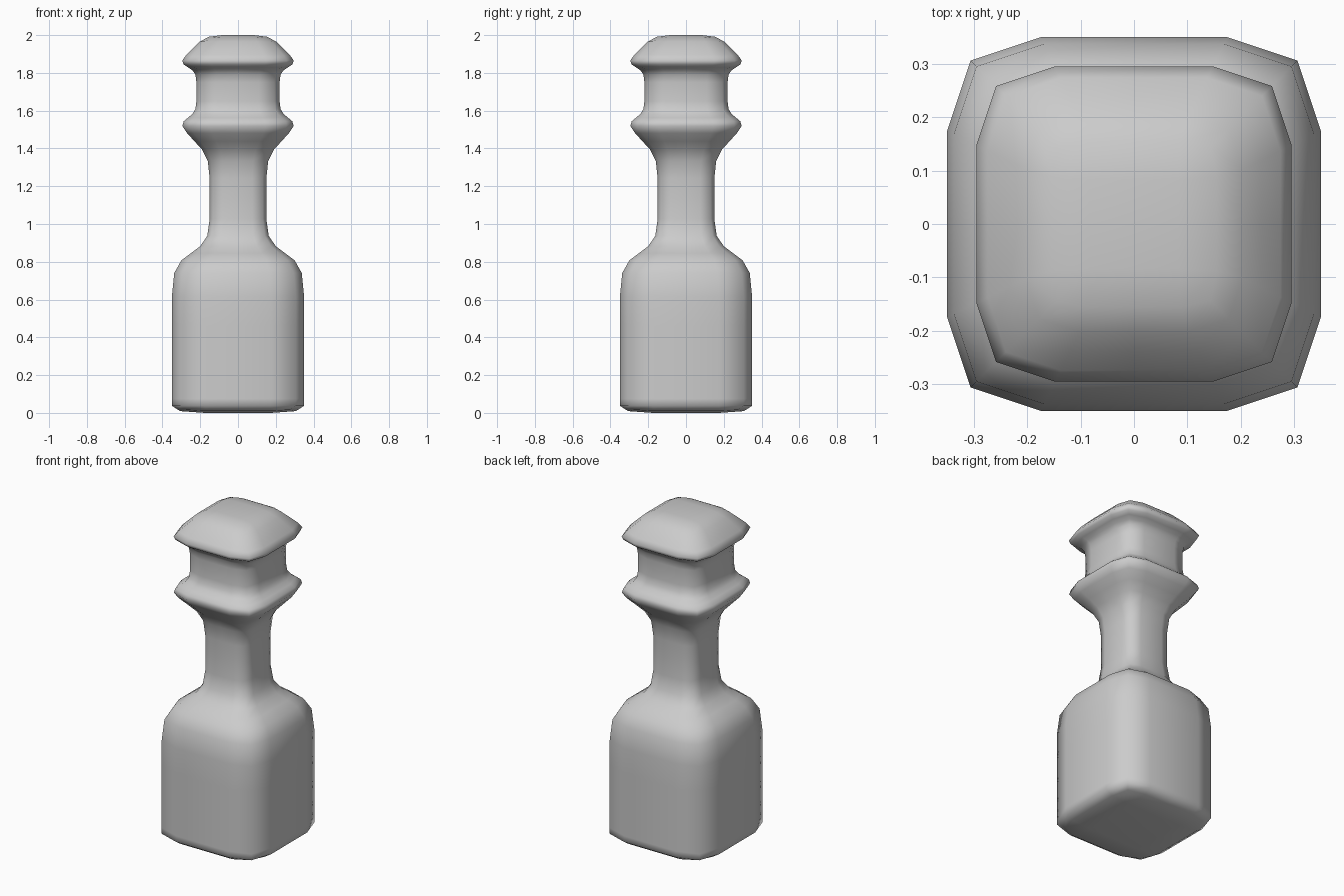
import bpy, bmesh

if "Cube" in bpy.data.objects:
    bpy.data.objects.remove(bpy.data.objects["Cube"])

# Square-section control profile: (half width, height) from foot to crown
PROFILE = [(0.35, 0.0), (0.35, 0.15), (0.35, 0.77),      # body
           (0.15, 0.92), (0.15, 1.35),                   # neck
           (0.31, 1.525), (0.22, 1.60),                  # collar
           (0.22, 1.80), (0.31, 1.86), (0.167, 2.0)]     # cap

bm = bmesh.new()
rings = [[bm.verts.new((sx * r, sy * r, z))
          for sx, sy in ((-1, -1), (1, -1), (1, 1), (-1, 1))]
         for r, z in PROFILE]

# Side walls
for lo, hi in zip(rings, rings[1:]):
    for i in range(4):
        j = (i + 1) % 4
        bm.faces.new((lo[i], lo[j], hi[j], hi[i]))

# Foot and crown faces
bm.faces.new(rings[0][::-1])
bm.faces.new(rings[-1])

mesh = bpy.data.meshes.new("square_bottle")
bm.to_mesh(mesh)
bm.free()
mesh.polygons.foreach_set("use_smooth", [True] * len(mesh.polygons))
bottle = bpy.data.objects.new("square_bottle", mesh)
bpy.context.collection.objects.link(bottle)

# Split every face in four, then round once
for kind in ("SIMPLE", "CATMULL_CLARK"):
    mod = bottle.modifiers.new(kind.lower(), "SUBSURF")
    mod.subdivision_type = kind
    mod.levels = mod.render_levels = 1
    mod.use_limit_surface = False
